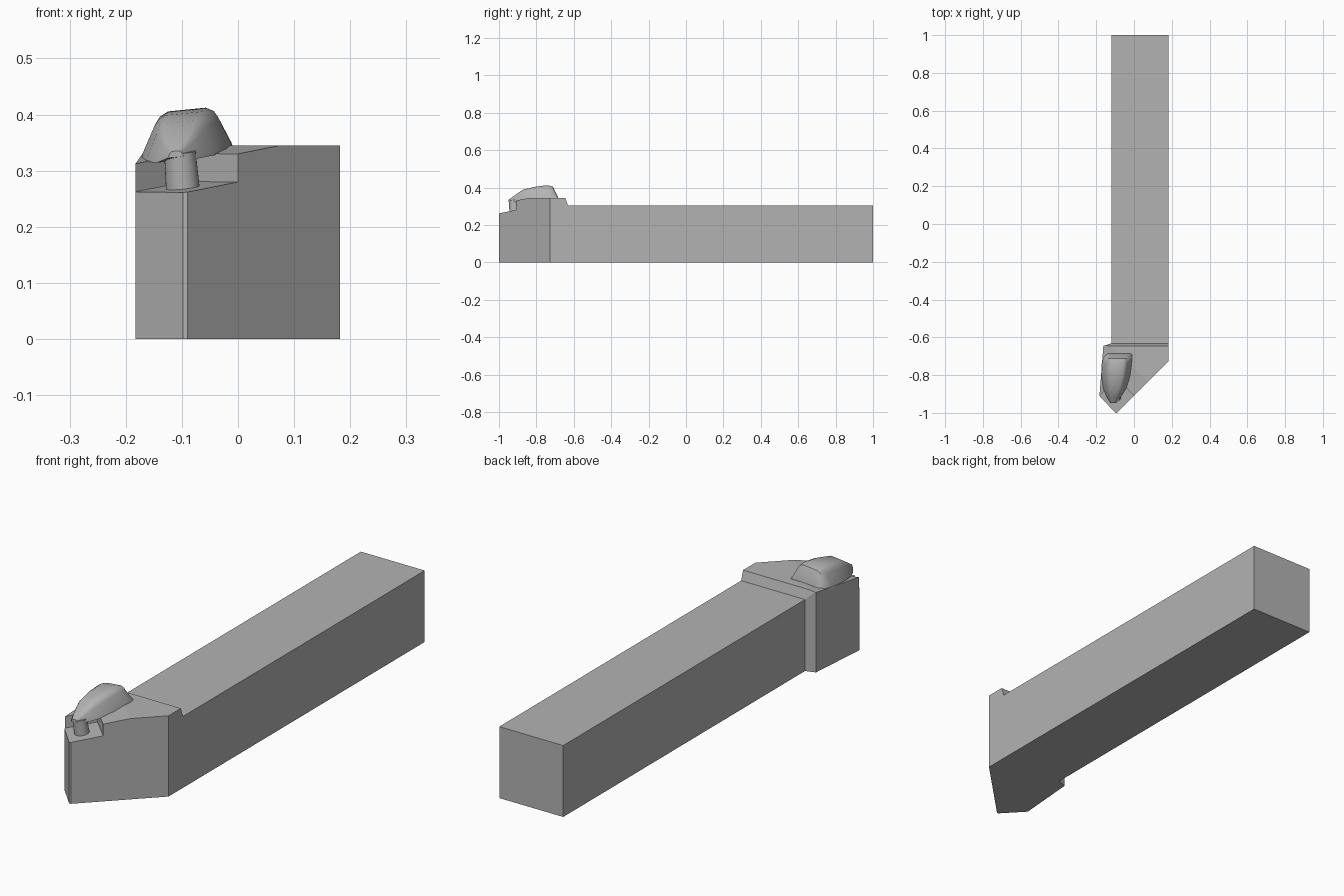
import bpy, bmesh, math
from mathutils import Vector

cube = bpy.data.objects.get("Cube")
if cube:
    bpy.data.objects.remove(cube, do_unlink=True)

steel = bpy.data.materials.new("grey steel")
steel.use_nodes = True
GREY = (0.45, 0.45, 0.45, 1)
steel.diffuse_color = GREY
steel.node_tree.nodes["Principled BSDF"].inputs["Base Color"].default_value = GREY


def finish(bm, name, smooth=False):
    bmesh.ops.recalc_face_normals(bm, faces=bm.faces)
    mesh = bpy.data.meshes.new(name)
    bm.to_mesh(mesh)
    bm.free()
    mesh.materials.append(steel)
    ob = bpy.data.objects.new(name, mesh)
    bpy.context.collection.objects.link(ob)
    bpy.ops.object.select_all(action='DESELECT')
    ob.select_set(True)
    bpy.context.view_layer.objects.active = ob
    if smooth:
        bpy.ops.object.shade_smooth_by_angle(angle=math.radians(40))
    return ob


def seat_z(x, y):
    """Height of the tilted pocket floor."""
    return 0.262 + 0.097 * (x + 0.09) + 0.103 * (y + 1)


def prism(outline, bottom, top):
    """Vertical prism; bottom is a height function of x and y."""
    bm = bmesh.new()
    low = [bm.verts.new((x, y, bottom(x, y))) for x, y in outline]
    high = [bm.verts.new((x, y, top)) for x, y in outline]
    bm.faces.new(low)
    bm.faces.new(high)
    n = len(outline)
    for i in range(n):
        j = (i + 1) % n
        bm.faces.new((low[i], low[j], high[j], high[i]))
    bmesh.ops.recalc_face_normals(bm, faces=bm.faces)
    return bm


def slice_off(bm, point, normal):
    """Remove everything on the normal side of a plane and cap the cut."""
    bmesh.ops.bisect_plane(bm, geom=bm.verts[:] + bm.edges[:] + bm.faces[:],
                           plane_co=point, plane_no=normal, clear_outer=True)
    bmesh.ops.holes_fill(bm, edges=[e for e in bm.edges if e.is_boundary])


def flat(x, y):
    return 0.0


# Long rectangular shank
JOIN = -0.632
finish(prism([(-0.12, JOIN), (0.182, JOIN), (0.182, 1), (-0.12, 1)], flat, 0.305), "shank")

# Head block with angled nose, sloping deck and rear ramp
head_outline = [(0.182, JOIN), (0.182, -0.728), (-0.09, -1), (-0.098, -1),
                (-0.183, -0.91), (-0.162, -0.645), (-0.12, JOIN)]
bm = prism(head_outline, flat, 0.345)
slice_off(bm, (-0.09, -1, 0.312), Vector((-0.097, -0.103, 1)))
slice_off(bm, (0, JOIN, 0.305), Vector((0, 0.04, 0.013)))
head = finish(bm, "head")

# Diamond pocket cut into the nose
inner = Vector((-0.09, -0.82))
right = Vector((0.16, -0.16))
left = Vector((-0.169, -0.16))
corners = [inner, inner + right, inner + right + left, inner + left]
cutter = finish(prism([tuple(c) for c in corners], seat_z, 0.5), "pocket_cutter")
cutter.hide_render = True
bpy.context.view_layer.objects.active = head
cut = head.modifiers.new("pocket", 'BOOLEAN')
cut.operation = 'DIFFERENCE'
cut.solver = 'EXACT'
cut.object = cutter
bpy.ops.object.modifier_apply(modifier=cut.name)
bpy.data.objects.remove(cutter, do_unlink=True)

# Clamp lofted along y: y, centre x, half width, bottom z, top z
sections = [(-0.685, -0.087, 0.075, 0.336, 0.346),
            (-0.712, -0.088, 0.079, 0.334, 0.402),
            (-0.740, -0.091, 0.080, 0.332, 0.409),
            (-0.800, -0.096, 0.077, 0.328, 0.402),
            (-0.870, -0.102, 0.062, 0.322, 0.387),
            (-0.920, -0.108, 0.036, 0.318, 0.354),
            (-0.948, -0.111, 0.014, 0.324, 0.335)]
half = [(1, 0), (0.96, 0.14), (0.7, 0.74), (0.6, 0.9), (0.42, 1)]
shape = half + [(-u, v) for u, v in reversed(half)]
bm = bmesh.new()
rings = []
for y, cx, w, low, high in sections:
    rings.append([bm.verts.new((cx + u * w, y, low + v * (high - low) + 0.1 * u * w))
                  for u, v in shape])
for a, b in zip(rings, rings[1:]):
    for i in range(len(shape)):
        j = (i + 1) % len(shape)
        bm.faces.new((a[i], a[j], b[j], b[i]))
bm.faces.new(rings[0])
bm.faces.new(rings[-1])
finish(bm, "clamp", smooth=True)

# Round pin under the clamp nose, standing on the tilted pocket floor
bm = bmesh.new()
bmesh.ops.create_cone(bm, cap_ends=True, segments=32, radius1=0.03, radius2=0.028, depth=0.065)
pin = finish(bm, "pin", smooth=True)
pin.location = (-0.101, -0.917, 0.301)
pin.rotation_euler = (0.1, -0.08, 0)
